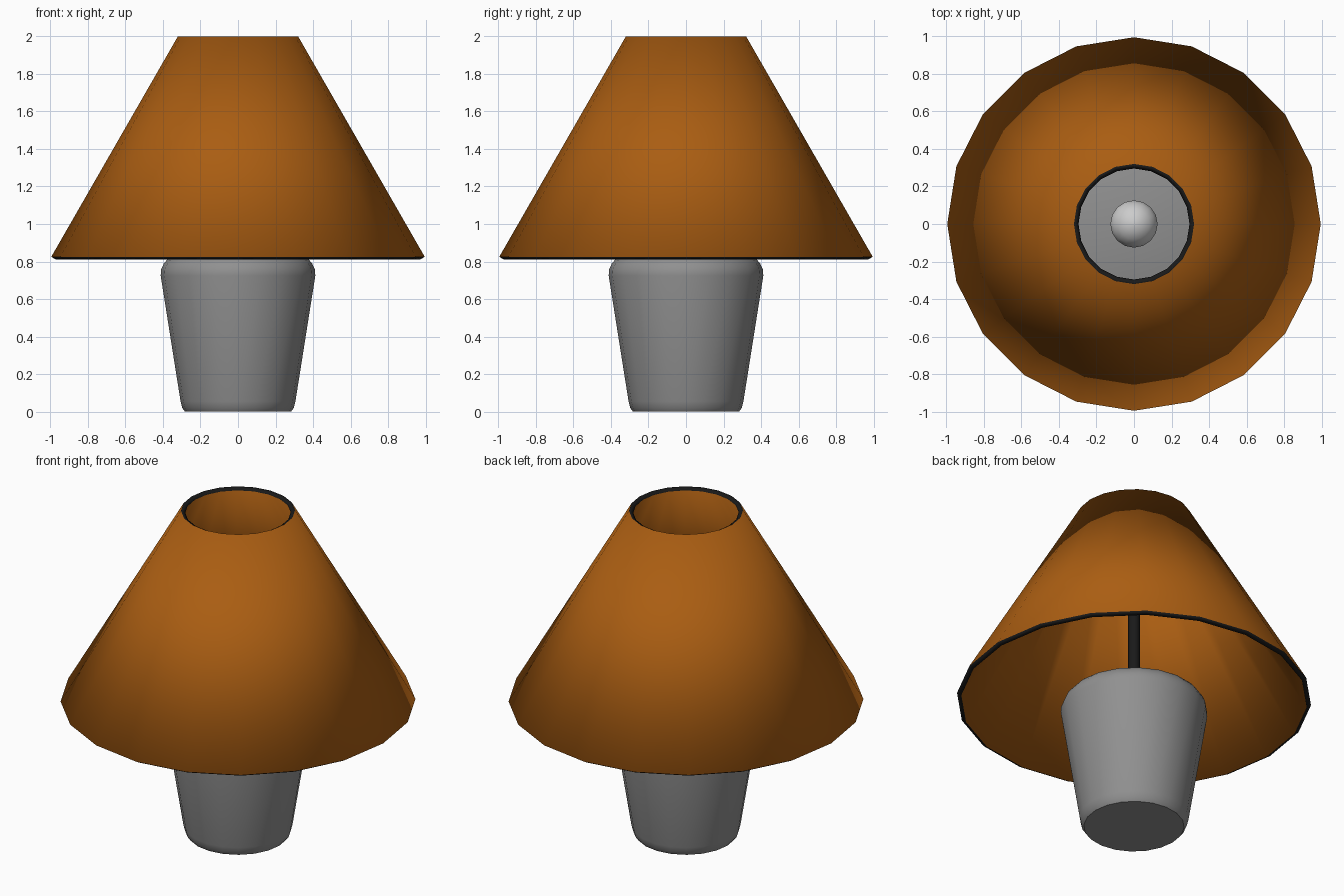
import bpy, bmesh, math

if "Cube" in bpy.data.objects:
    bpy.data.objects.remove(bpy.data.objects["Cube"])

SIDES = 20


def material(name, rgb):
    m = bpy.data.materials.new(name)
    m.diffuse_color = (*rgb, 1.0)
    m.use_nodes = True
    m.node_tree.nodes["Principled BSDF"].inputs["Base Color"].default_value = m.diffuse_color
    return m


def lathe(name, profile, mats, sides=SIDES, caps=True):
    """Revolve (radius, z) points, listed bottom to top, around z."""
    bm = bmesh.new()
    rings = []
    for r, z in profile:
        rings.append([bm.verts.new((r * math.cos(2 * math.pi * i / sides),
                                    r * math.sin(2 * math.pi * i / sides), z))
                      for i in range(sides)])
    for low, high in zip(rings, rings[1:]):
        for i in range(sides):
            j = (i + 1) % sides
            bm.faces.new((low[i], low[j], high[j], high[i]))
    if caps:
        bm.faces.new(rings[0][::-1])
        bm.faces.new(rings[-1])
    mesh = bpy.data.meshes.new(name)
    bm.to_mesh(mesh)
    bm.free()
    obj = bpy.data.objects.new(name, mesh)
    bpy.context.collection.objects.link(obj)
    for m in mats:
        mesh.materials.append(m)
    bpy.ops.object.select_all(action='DESELECT')
    obj.select_set(True)
    bpy.context.view_layer.objects.active = obj
    bpy.ops.object.shade_smooth_by_angle(angle=math.radians(40))
    return obj


brown = material("shade_brown", (0.40, 0.11, 0.006))
black = material("trim_black", (0.01, 0.01, 0.01))
grey = material("base_grey", (0.28, 0.28, 0.28))

# Tapered base with rounded top and bottom edges
lathe("lamp_base", [(0.282, 0.0), (0.297, 0.02), (0.306, 0.055),
                    (0.412, 0.725), (0.41, 0.757), (0.395, 0.79),
                    (0.373, 0.815), (0.345, 0.825)], [grey])

# Thin stem from base to bulb
lathe("stem", [(0.033, 0.81), (0.033, 1.42)], [black], sides=16)

# Light bulb: narrow neck, then a round head
cz, r = 1.60, 0.128
head = [(r * math.cos(math.radians(a)), cz + r * math.sin(math.radians(a)))
        for a in (-30, -10, 10, 30, 50, 70, 86)]
lathe("bulb", [(0.055, 1.40), (0.06, 1.46), (0.08, 1.50)] + head, [], sides=16)

# Open conical shade with thickness and black rims
shade = lathe("lampshade", [(0.995, 0.825), (0.32, 2.0)], [brown, black], caps=False)
solid = shade.modifiers.new("thickness", 'SOLIDIFY')
solid.thickness = 0.028
solid.offset = -1
solid.material_offset_rim = 1
# Keep the edge sharpening after the thickness
if shade.modifiers[0].type == 'NODES':
    shade.modifiers.move(len(shade.modifiers) - 1, 0)
